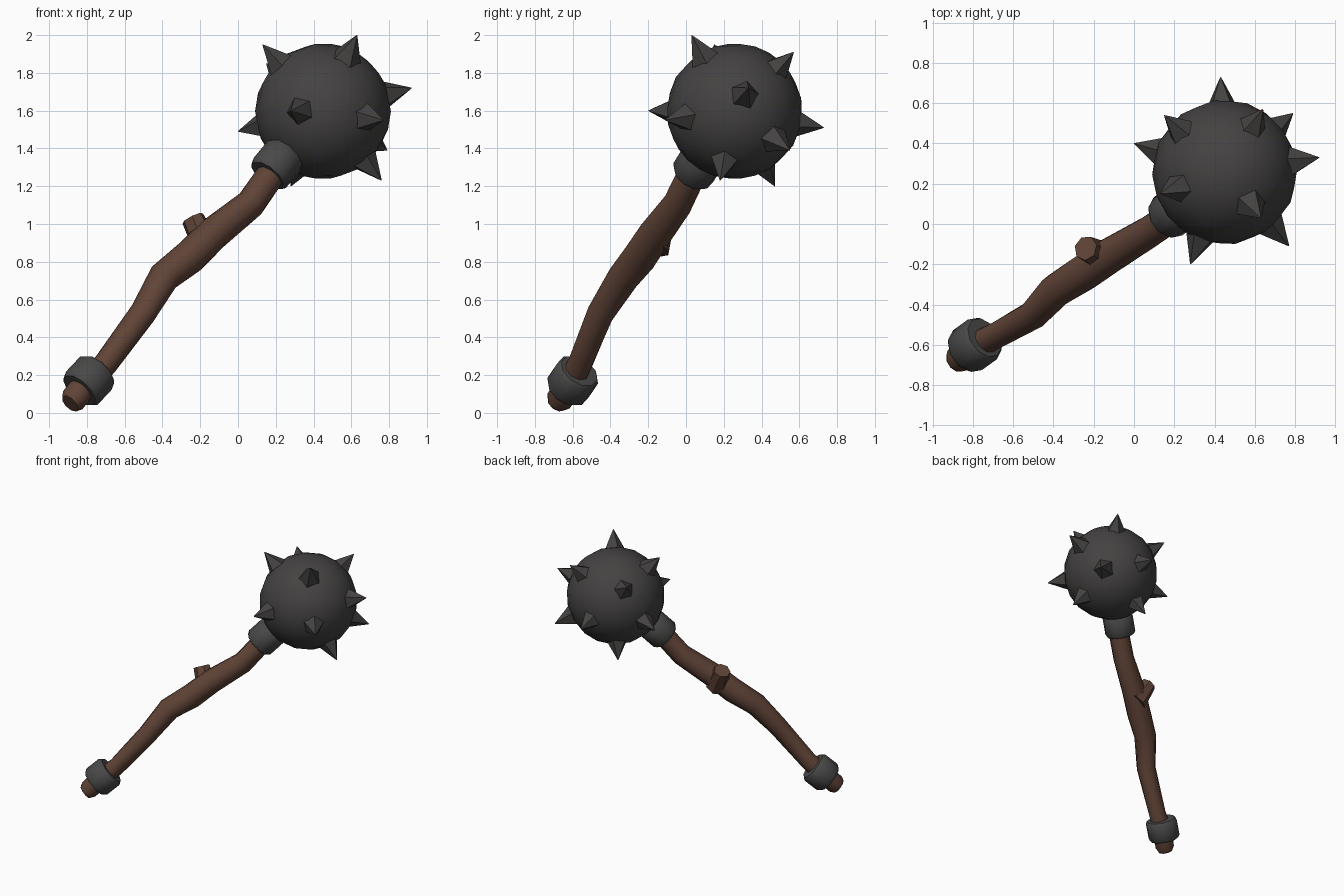
import bpy, bmesh, math
from mathutils import Vector

cube = bpy.data.objects.get("Cube")
if cube:
    bpy.data.objects.remove(cube, do_unlink=True)


def material(name, rgb):
    m = bpy.data.materials.new(name)
    m.use_nodes = True
    m.diffuse_color = (*rgb, 1)
    m.node_tree.nodes["Principled BSDF"].inputs["Base Color"].default_value = (*rgb, 1)
    return m


iron = material("dark iron", (0.058, 0.055, 0.054))
band = material("band iron", (0.068, 0.066, 0.065))
wood = material("brown wood", (0.118, 0.057, 0.038))
rust = material("rust", (0.13, 0.05, 0.028))


def finish(name, bm, mats, angle):
    """Turn a bmesh into a shaded object."""
    bmesh.ops.recalc_face_normals(bm, faces=bm.faces)
    mesh = bpy.data.meshes.new(name)
    bm.to_mesh(mesh)
    bm.free()
    for m in mats:
        mesh.materials.append(m)
    ob = bpy.data.objects.new(name, mesh)
    bpy.context.collection.objects.link(ob)
    if angle:
        bpy.ops.object.select_all(action='DESELECT')
        ob.select_set(True)
        bpy.context.view_layer.objects.active = ob
        bpy.ops.object.shade_smooth_by_angle(angle=math.radians(angle))
    return ob


def loft(name, points, radii, sides, mats, angle=0, twist=0.0):
    """Skin rings of the given radii along a path and cap both ends."""
    bm = bmesh.new()
    pts = [Vector(p) for p in points]
    rings = []
    for i, (p, r) in enumerate(zip(pts, radii)):
        d = (pts[min(i + 1, len(pts) - 1)] - pts[max(i - 1, 0)]).normalized()
        ref = Vector((0, 0, 1)) if abs(d.z) < 0.9 else Vector((0, 1, 0))
        u = d.cross(ref).normalized()
        v = d.cross(u)
        turns = [twist + math.tau * k / sides for k in range(sides)]
        rings.append([bm.verts.new(p + r * (u * math.cos(a) + v * math.sin(a)))
                      for a in turns])
    for j, (a, b) in enumerate(zip(rings, rings[1:])):
        for k in range(sides):
            n = (k + 1) % sides
            f = bm.faces.new((a[k], a[n], b[n], b[k]))
            f.material_index = min(j, len(mats) - 1)
    bm.faces.new(rings[0])
    bm.faces.new(rings[-1]).material_index = len(mats) - 1
    return finish(name, bm, mats, angle)


# Crooked wooden handle
handle = [
    ((-0.89, -0.685, 0.05), 0.055), ((-0.87, -0.67, 0.07), 0.072),
    ((-0.80, -0.61, 0.16), 0.072), ((-0.70, -0.56, 0.26), 0.066),
    ((-0.50, -0.45, 0.53), 0.073), ((-0.39, -0.33, 0.72), 0.085),
    ((-0.25, -0.24, 0.83), 0.092), ((-0.13, -0.16, 0.95), 0.090),
    ((0.07, -0.04, 1.11), 0.080), ((0.19, 0.04, 1.28), 0.078),
    ((0.27, 0.12, 1.39), 0.075),
]
loft("handle", [p for p, r in handle], [r for p, r in handle], 9, [wood], 45)

# Cut branch stub
loft("branch_stub", [(-0.16, -0.17, 0.87), (-0.20, -0.14, 0.95), (-0.24, -0.12, 1.03)],
     [0.085, 0.07, 0.062], 7, [wood], 45)


# Iron bands at both ends of the handle
def collar(name, center, axis, radius, half):
    c, d = Vector(center), Vector(axis).normalized()
    steps = [(-1, 0.75), (-1, 0.88), (-0.75, 1), (0.75, 1), (1, 0.88), (1, 0.75)]
    loft(name, [c + d * half * (t + 0.001 * i) for i, (t, s) in enumerate(steps)],
         [radius * s for t, s in steps], 10, [band], 35)


collar("lower_band", (-0.79, -0.60, 0.17), (0.62, 0.45, 0.66), 0.122, 0.08)
collar("upper_band", (0.205, 0.065, 1.315), (0.56, 0.42, 0.68), 0.118, 0.085)

# Round head, with its pole along the handle
center = Vector((0.45, 0.257, 1.597))
bm = bmesh.new()
bmesh.ops.create_uvsphere(bm, u_segments=16, v_segments=10, radius=0.36)
head = finish("head", bm, [iron], 60)
head.location = center
head.rotation_euler = Vector((0.56, 0.42, 0.68)).to_track_quat('Z', 'Y').to_euler()

# Spikes with rusty points, given by their tips
tips = [
    (0.63, 0.03, 2.0), (0.92, 0.33, 1.72), (0.28, -0.20, 1.60), (0.77, -0.11, 1.55),
    (0.43, 0.73, 1.51), (0.0, 0.40, 1.49), (0.13, 0.15, 1.95), (0.15, 0.54, 1.85),
    (0.64, 0.57, 1.91), (0.79, 0.55, 1.39), (0.76, 0.18, 1.23), (0.28, 0.47, 1.20),
]
for i, tip in enumerate(tips):
    tip = Vector(tip)
    d = (tip - center).normalized()
    loft(f"spike_{i + 1}", [tip - d * 0.18, tip - d * 0.014, tip],
         [0.095, 0.009, 0.001], 5, [iron, rust], 0, i * 0.7)
